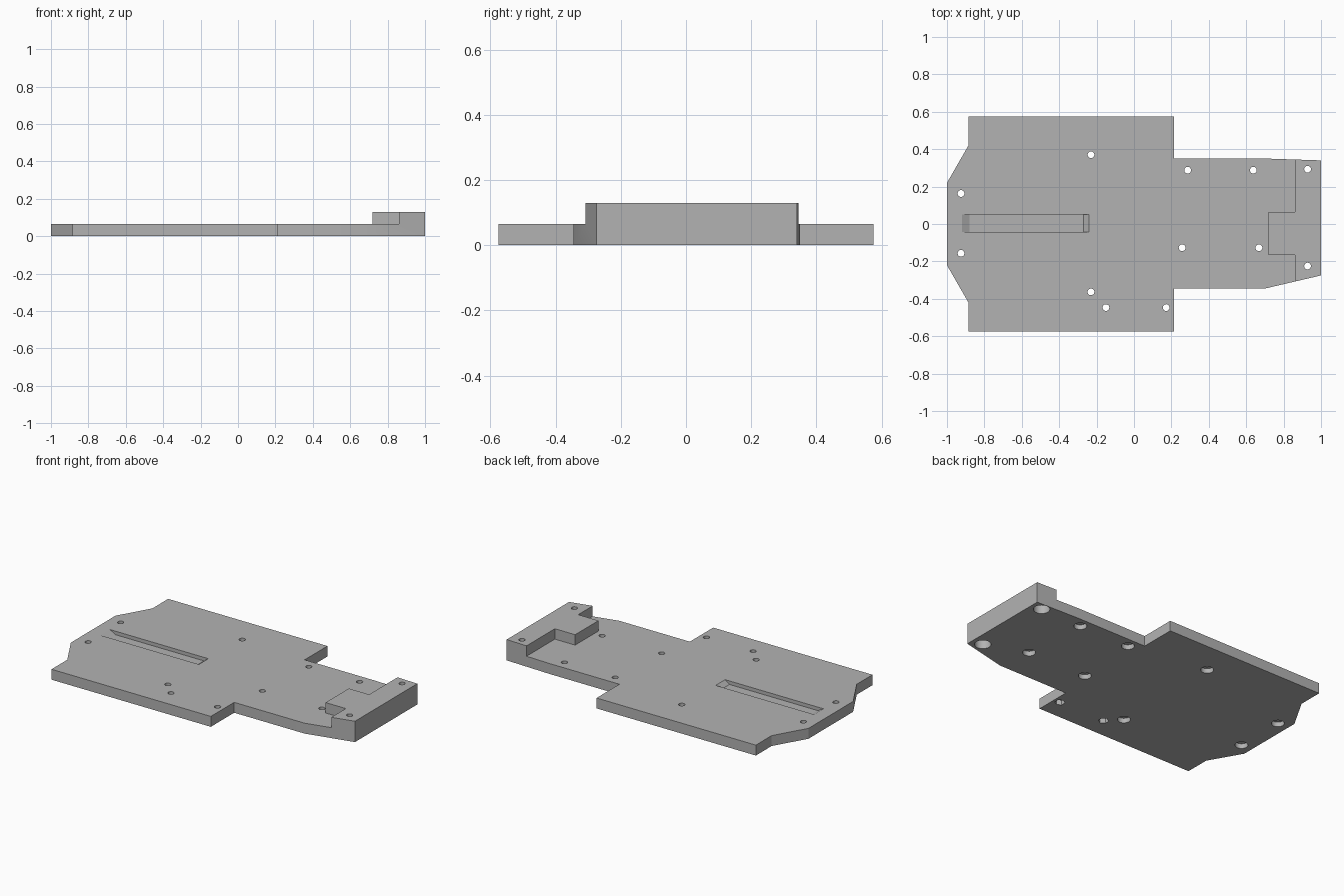
import bpy
import bmesh
from mathutils import Matrix

cube = bpy.data.objects.get("Cube")
if cube:
    bpy.data.objects.remove(cube, do_unlink=True)

THICK, HIGH = 0.065, 0.13

grey = bpy.data.materials.new("plain_grey")
grey.use_nodes = True
colour = (0.45, 0.45, 0.45, 1)
grey.diffuse_color = colour
grey.node_tree.nodes["Principled BSDF"].inputs["Base Color"].default_value = colour


def make_object(name, bm):
    bmesh.ops.recalc_face_normals(bm, faces=bm.faces)
    mesh = bpy.data.meshes.new(name)
    bm.to_mesh(mesh)
    bm.free()
    mesh.materials.append(grey)
    obj = bpy.data.objects.new(name, mesh)
    bpy.context.collection.objects.link(obj)
    return obj


def prism(name, points, offset):
    """Extrude a closed outline of 3D points along offset."""
    bm = bmesh.new()
    face = bm.faces.new([bm.verts.new(p) for p in points])
    new = bmesh.ops.extrude_face_region(bm, geom=[face])["geom"]
    bmesh.ops.translate(bm, vec=offset, verts=[v for v in new if isinstance(v, bmesh.types.BMVert)])
    return make_object(name, bm)


def cylinders(name, centres, radius, bottom, top, sides=32):
    bm = bmesh.new()
    for x, y in centres:
        bmesh.ops.create_cone(bm, cap_ends=True, segments=sides, radius1=radius, radius2=radius,
                              depth=top - bottom,
                              matrix=Matrix.Translation((x, y, (top + bottom) / 2)))
    return make_object(name, bm)


def cut(target, cutter):
    cutter.hide_render = True
    mod = target.modifiers.new(cutter.name, "BOOLEAN")
    mod.operation, mod.solver, mod.object = "DIFFERENCE", "EXACT", cutter
    bpy.context.view_layer.objects.active = target
    bpy.ops.object.modifier_apply(modifier=mod.name)
    bpy.data.objects.remove(cutter, do_unlink=True)


# Base plate, at the full height of the raised end
outline = [(-1, -0.22), (-0.885, -0.42), (-0.885, -0.575), (0.215, -0.575), (0.215, -0.345),
           (0.70, -0.345), (1, -0.275), (1, 0.34), (0.70, 0.35), (0.215, 0.35),
           (0.215, 0.575), (-0.885, 0.575), (-0.885, 0.42), (-1, 0.22)]
plate = prism("base_plate", [(x, y, 0) for x, y in outline], (0, 0, HIGH))

# Lower everything except the raised end block and its tongue
step = [(-1.1, -0.7), (0.86, -0.7), (0.86, -0.165), (0.72, -0.165),
        (0.72, 0.065), (0.86, 0.065), (0.86, 0.7), (-1.1, 0.7)]
cut(plate, prism("step_cutter", [(x, y, THICK) for x, y in step], (0, 0, 0.2)))

# Shallow groove with sloping ends
groove = [(-0.92, THICK), (-0.88, THICK - 0.022), (-0.27, THICK - 0.022), (-0.24, THICK),
          (-0.24, 0.1), (-0.92, 0.1)]
cut(plate, prism("groove_cutter", [(x, -0.043, z) for x, z in groove], (0, 0.093, 0)))

# Screw holes, with round and hexagonal pockets underneath
plate_holes = [(-0.925, 0.163), (-0.925, -0.157), (-0.23, 0.37), (-0.23, -0.363),
               (0.287, 0.288), (0.638, 0.288), (0.257, -0.127), (0.668, -0.127)]
block_holes = [(0.928, 0.293), (0.928, -0.225)]
nut_holes = [(-0.15, -0.447), (0.172, -0.447)]
cut(plate, cylinders("drill", plate_holes + block_holes + nut_holes, 0.018, -0.1, 0.3))
cut(plate, cylinders("plate_pockets", plate_holes, 0.037, -0.1, 0.03))
cut(plate, cylinders("block_pockets", block_holes, 0.047, -0.1, 0.08))
cut(plate, cylinders("nut_pockets", nut_holes, 0.03, -0.1, 0.03, sides=6))

# Smooth hole walls, crisp edges
bpy.ops.object.select_all(action="DESELECT")
plate.select_set(True)
bpy.context.view_layer.objects.active = plate
bpy.ops.object.shade_smooth_by_angle(angle=0.45)
